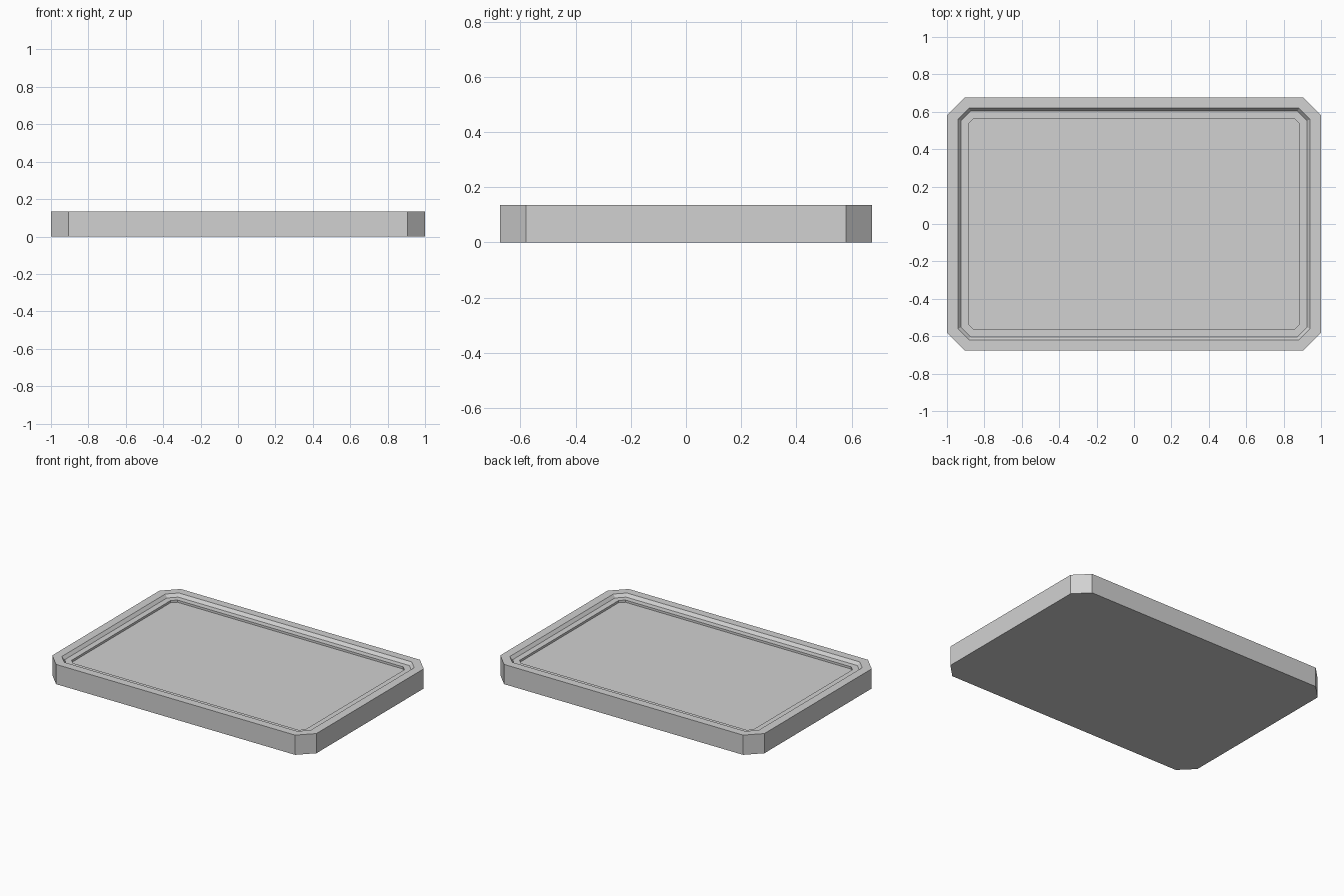
import bpy
import bmesh

cube = bpy.data.objects.get("Cube")
if cube:
    bpy.data.objects.remove(cube, do_unlink=True)

# Single grey finish
grey = bpy.data.materials.new("light_grey")
grey.use_nodes = True
colour = (0.64, 0.64, 0.64, 1)
grey.diffuse_color = colour
grey.node_tree.nodes["Principled BSDF"].inputs["Base Color"].default_value = colour


def chamfered_loop(bm, half_x, half_y, cut, z):
    """Rectangle with four cut corners, counter-clockwise."""
    points = []
    for sx, sy in ((1, 1), (-1, 1), (-1, -1), (1, -1)):
        pair = [(sx * half_x, sy * (half_y - cut)), (sx * (half_x - cut), sy * half_y)]
        points += pair if sx == sy else pair[::-1]
    return [bm.verts.new((x, y, z)) for x, y in points]


# Nested outlines: half width, half depth, corner cut, height
HEIGHT = 0.135
LEDGE = HEIGHT - 0.02
FLOOR = LEDGE - 0.015
profile = [
    (1.0, 0.675, 0.095, 0),          # base
    (1.0, 0.675, 0.095, HEIGHT),     # rim outer edge
    (0.942, 0.62, 0.06, HEIGHT),     # rim inner edge
    (0.925, 0.603, 0.05, LEDGE),     # foot of sloped wall
    (0.885, 0.565, 0.03, LEDGE),     # ledge inner edge
    (0.885, 0.565, 0.03, FLOOR),     # recessed floor
]

bm = bmesh.new()
loops = [chamfered_loop(bm, *ring) for ring in profile]
for low, high in zip(loops, loops[1:]):
    for i in range(len(low)):
        j = (i + 1) % len(low)
        bm.faces.new((low[i], low[j], high[j], high[i]))
bm.faces.new(loops[0][::-1])
bm.faces.new(loops[-1])
bmesh.ops.recalc_face_normals(bm, faces=bm.faces)

mesh = bpy.data.meshes.new("tray")
bm.to_mesh(mesh)
bm.free()
mesh.materials.append(grey)
tray = bpy.data.objects.new("tray", mesh)
bpy.context.collection.objects.link(tray)
